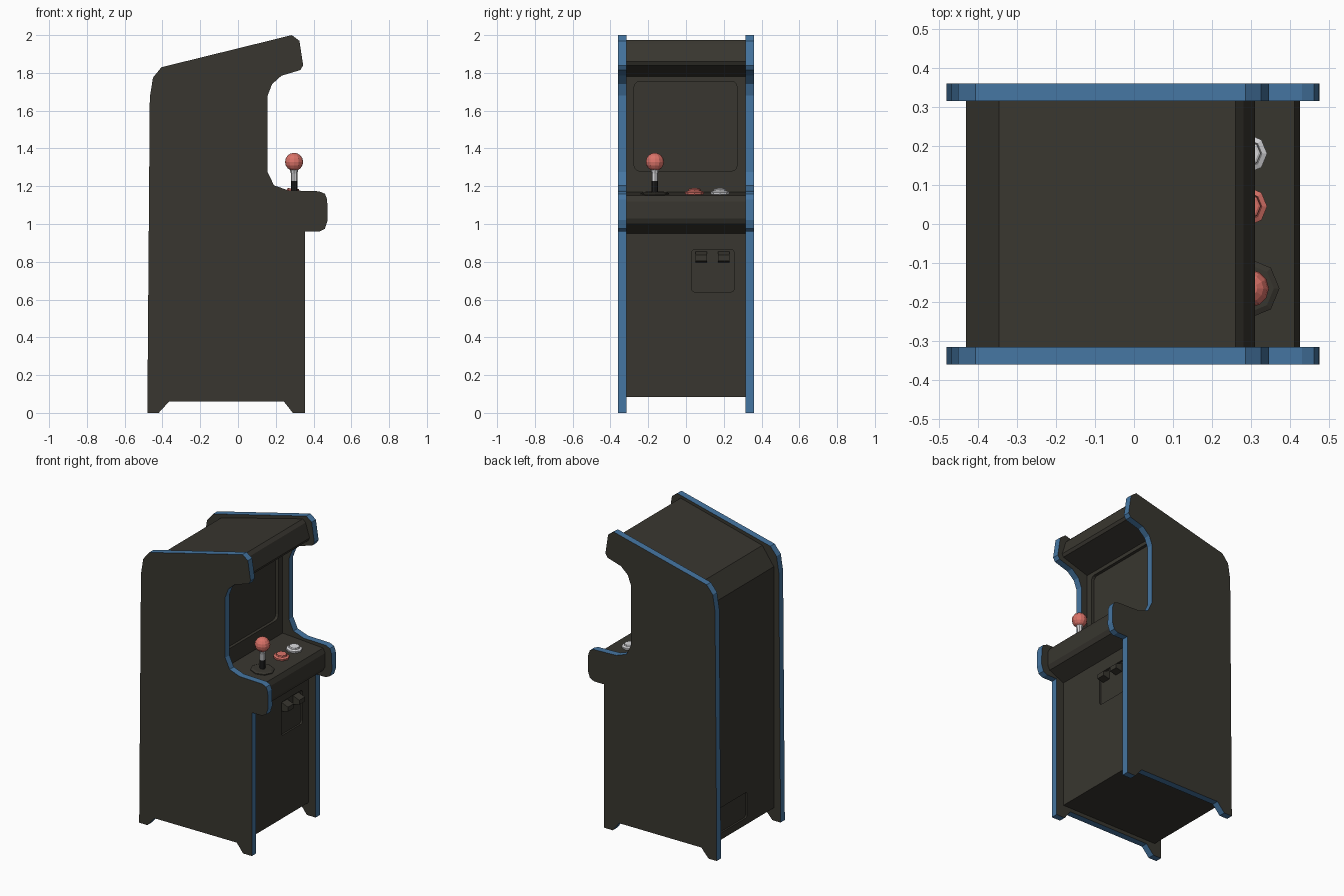
import bpy, bmesh, math
from mathutils import Matrix, Vector

cube = bpy.data.objects.get("Cube")
if cube:
    bpy.data.objects.remove(cube, do_unlink=True)


def material(name, rgb):
    m = bpy.data.materials.new(name)
    m.use_nodes = True
    m.diffuse_color = (*rgb, 1)
    m.node_tree.nodes["Principled BSDF"].inputs["Base Color"].default_value = (*rgb, 1)
    return m


DARK = material("charcoal", (0.040, 0.037, 0.029))
BLUE = material("blue trim", (0.06, 0.18, 0.36))
RED = material("coral red", (0.70, 0.17, 0.14))
WHITE = material("pale grey", (0.70, 0.70, 0.72))
BLACK = material("black", (0.015, 0.015, 0.015))


def finish(bm, name, *mats):
    bmesh.ops.recalc_face_normals(bm, faces=bm.faces)
    mesh = bpy.data.meshes.new(name)
    bm.to_mesh(mesh)
    bm.free()
    for m in mats:
        mesh.materials.append(m)
    ob = bpy.data.objects.new(name, mesh)
    bpy.context.collection.objects.link(ob)
    return ob


def extrude(name, outline, offset, mats, trim=False):
    """Extrude a closed 3D outline by offset; trim gives the rim the second material."""
    bm = bmesh.new()
    cap = bm.faces.new([bm.verts.new(p) for p in outline])
    new = bmesh.ops.extrude_face_region(bm, geom=[cap])["geom"]
    bmesh.ops.translate(bm, vec=offset,
                        verts=[v for v in new if isinstance(v, bmesh.types.BMVert)])
    bm.normal_update()
    axis = Vector(offset).normalized()
    for f in bm.faces:
        f.material_index = int(trim and abs(f.normal.dot(axis)) < 0.5)
    return finish(bm, name, *mats)


def profile(name, pts, y0, y1, mats, trim=False):
    return extrude(name, [(x, y0, z) for x, z in pts], (0, y1 - y0, 0), mats, trim)


def rounded_rect(y0, y1, z0, z1, r, x, steps=3):
    pts = []
    for i, (cy, cz) in enumerate([(y1 - r, z1 - r), (y0 + r, z1 - r),
                                  (y0 + r, z0 + r), (y1 - r, z0 + r)]):
        for s in range(steps + 1):
            a = math.pi / 2 * (i + s / steps)
            pts.append((x, cy + r * math.cos(a), cz + r * math.sin(a)))
    return pts


def recess(target, rect, radius, x, depth):
    """Sink a rounded rectangle into a face at x (depth is signed along x)."""
    cutter = extrude("recess_cutter", rounded_rect(*rect, radius, x + depth),
                     (-2 * depth, 0, 0), [DARK])
    cutter.hide_render = True
    mod = target.modifiers.new("recess", "BOOLEAN")
    mod.operation, mod.solver, mod.object = "DIFFERENCE", "EXACT", cutter
    bpy.context.view_layer.objects.active = target
    bpy.ops.object.modifier_apply(modifier=mod.name)
    bpy.data.objects.remove(cutter, do_unlink=True)


def turned(name, rings, loc, mat, sides=8, tilt=0.0):
    """Lathe (radius, height) rings around z, closed at both ends."""
    bm = bmesh.new()
    loops = [[bm.verts.new((r * math.cos(math.tau * i / sides),
                            r * math.sin(math.tau * i / sides), h))
              for i in range(sides)] for r, h in rings]
    for a, b in zip(loops, loops[1:]):
        for i in range(sides):
            j = (i + 1) % sides
            bm.faces.new((a[i], a[j], b[j], b[i]))
    bm.faces.new(loops[0])
    bm.faces.new(loops[-1])
    bm.transform(Matrix.Translation(loc) @ Matrix.Rotation(tilt, 4, "Y"))
    return finish(bm, name, mat)


# Side panels with blue edge trim
side = [(-0.48, 0), (-0.42, 0), (-0.365, 0.06), (0.243, 0.06), (0.29, 0), (0.355, 0),
        (0.355, 0.96), (0.43, 0.96), (0.46, 0.975), (0.475, 1.02), (0.472, 1.13),
        (0.46, 1.16), (0.43, 1.173), (0.265, 1.178), (0.19, 1.205), (0.157, 1.275),
        (0.157, 1.68), (0.18, 1.74), (0.23, 1.785), (0.33, 1.815), (0.345, 1.84),
        (0.325, 1.97), (0.285, 2.0), (-0.405, 1.83), (-0.45, 1.775), (-0.467, 1.67)]
for label, s in (("left", 1), ("right", -1)):
    profile(f"{label}_side_panel", side, s * 0.315, s * 0.36, (DARK, BLUE), True)

# Cabinet body with control deck, screen wall and marquee
FRONT, BACK, SCREEN = 0.30, -0.43, 0.11
body = [(BACK, 0.085), (FRONT, 0.085), (FRONT, 0.95), (0.41, 1.0), (0.425, 1.03),
        (0.425, 1.12), (0.41, 1.15), (SCREEN, 1.17), (SCREEN, 1.78), (0.30, 1.84),
        (0.31, 1.86), (0.28, 1.955), (0.26, 1.975), (-0.345, 1.82), (BACK, 1.70)]
cabinet = profile("cabinet_body", body, -0.315, 0.315, [DARK])
recess(cabinet, (-0.275, 0.27, 1.28, 1.755), 0.03, SCREEN, -0.02)
recess(cabinet, (0.03, 0.255, 0.64, 0.865), 0.018, FRONT, -0.012)
recess(cabinet, (-0.03, 0.255, 0.13, 0.30), 0.01, BACK, 0.012)

# Coin slots
slot = [(0.285, 0.795), (0.335, 0.805), (0.335, 0.835), (0.285, 0.855)]
for label, y in (("left", 0.20), ("right", 0.08)):
    profile(f"{label}_coin_slot", slot, y - 0.03, y + 0.03, [DARK])

# Joystick
TILT = 0.066
STICK = Vector((0.297, -0.165, 1.157))
turned("joystick_base", [(0.075, -0.005), (0.075, 0.006), (0.06, 0.012)],
       STICK, DARK, tilt=TILT)
turned("joystick_lower_shaft", [(0.017, 0), (0.017, 0.07)], STICK, BLACK)
turned("joystick_upper_shaft", [(0.017, 0.07), (0.017, 0.11), (0.024, 0.135)],
       STICK, WHITE)
bm = bmesh.new()
bmesh.ops.create_uvsphere(bm, u_segments=12, v_segments=8, radius=0.048)
bm.transform(Matrix.Translation(STICK + Vector((0, 0, 0.172))))
finish(bm, "joystick_ball", RED)

# Buttons
rim = [(0.048, -0.005), (0.05, 0.012), (0.036, 0.018),
       (0.034, 0.014), (0.032, 0.027), (0.026, 0.03)]
for name, y, mat in (("red_button", 0.045, RED), ("white_button", 0.18, WHITE)):
    turned(name, rim, (0.29, y, 1.158), mat, tilt=TILT)
